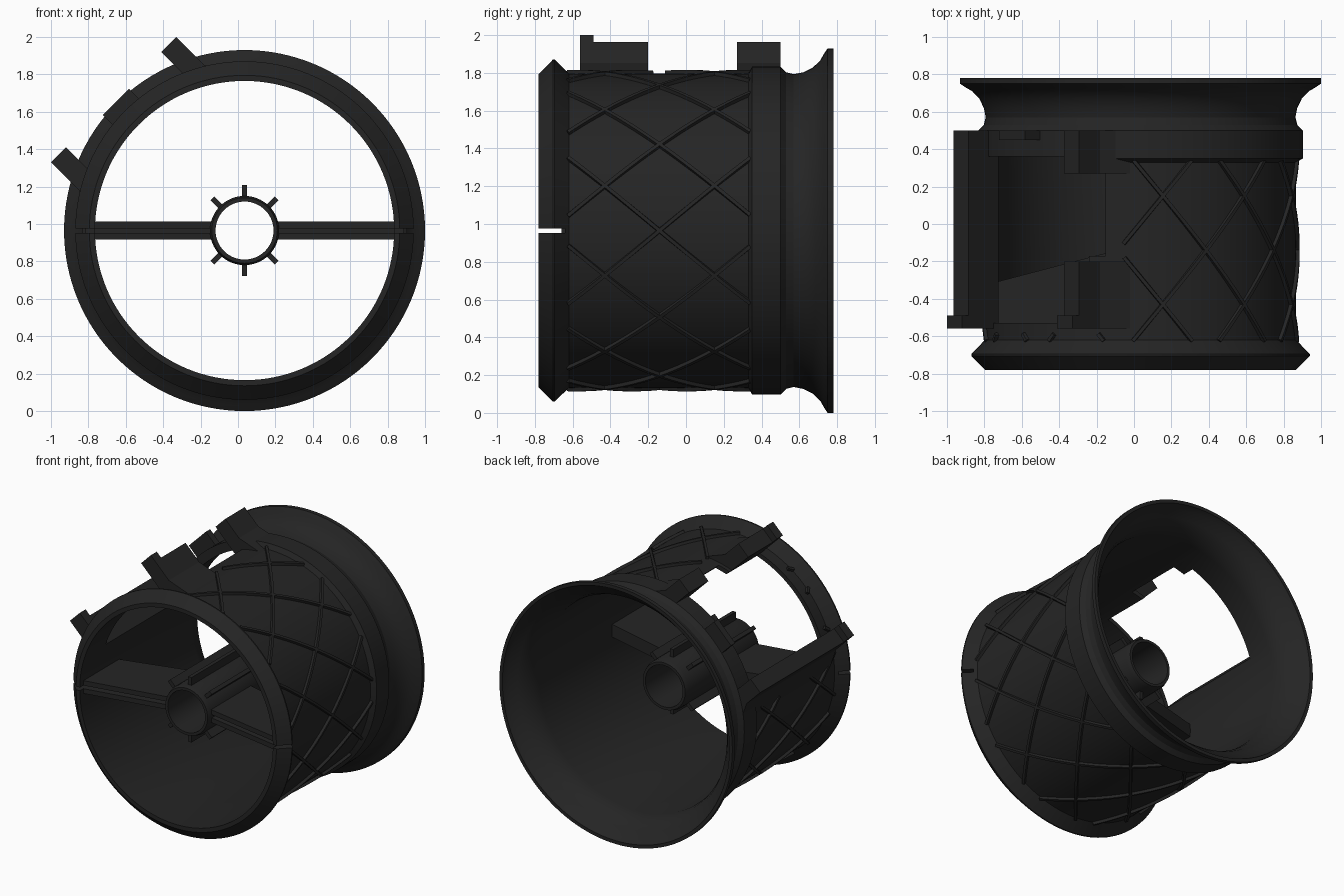
import bpy, bmesh, math
from mathutils import Vector

if "Cube" in bpy.data.objects:
    bpy.data.objects.remove(bpy.data.objects["Cube"])

CX, CZ = 0.035, 0.965            # axis of the drum runs along y
S = math.sqrt(0.5)

black = bpy.data.materials.new("matte black")
black.diffuse_color = (0.018, 0.018, 0.018, 1)
black.use_nodes = True
black.node_tree.nodes["Principled BSDF"].inputs["Base Color"].default_value = black.diffuse_color


def finish(name, bm):
    bmesh.ops.recalc_face_normals(bm, faces=bm.faces)
    me = bpy.data.meshes.new(name)
    bm.to_mesh(me)
    bm.free()
    me.materials.append(black)
    ob = bpy.data.objects.new(name, me)
    bpy.context.collection.objects.link(ob)
    return ob


def select(ob):
    bpy.ops.object.select_all(action='DESELECT')
    ob.select_set(True)
    bpy.context.view_layer.objects.active = ob


def lathe(name, profile, n=128):
    """Closed (y, radius) profile turned round the drum axis."""
    bm = bmesh.new()
    rings = []
    for i in range(n):
        a = 2 * math.pi * i / n
        rings.append([bm.verts.new((CX + r * math.cos(a), y, CZ + r * math.sin(a)))
                      for y, r in profile])
    m = len(profile)
    for i in range(n):
        p, q = rings[i], rings[(i + 1) % n]
        for j in range(m):
            k = (j + 1) % m
            bm.faces.new((p[j], p[k], q[k], q[j]))
    return finish(name, bm)


def prism(name, pts, y0, y1, angle=0.0):
    """Cross-section (u along tangent, n outward) extruded in y; angle 0 = straight up."""
    c, s = math.cos(angle), math.sin(angle)
    bm = bmesh.new()
    ends = [[bm.verts.new((CX + u * c - n * s, y, CZ + u * s + n * c)) for u, n in pts]
            for y in (y0, y1)]
    bm.faces.new(ends[0])
    bm.faces.new(ends[1])
    k = len(pts)
    for i in range(k):
        j = (i + 1) % k
        bm.faces.new((ends[0][i], ends[0][j], ends[1][j], ends[1][i]))
    return finish(name, bm)


def rect(u0, u1, n0, n1):
    return [(u0, n0), (u1, n0), (u1, n1), (u0, n1)]


def cut(ob, cutter):
    mod = ob.modifiers.new("cut", 'BOOLEAN')
    mod.operation = 'DIFFERENCE'
    mod.solver = 'EXACT'
    mod.object = cutter
    select(ob)
    bpy.ops.object.modifier_apply(modifier=mod.name)
    bpy.data.objects.remove(cutter)


# Drum shell: front lip, body, rear band, concave neck and flared flange
drum = lathe("drum_shell", [
    (-0.78, 0.80), (-0.78, 0.83), (-0.705, 0.905), (-0.695, 0.905), (-0.62, 0.832),
    (0.33, 0.832), (0.35, 0.868), (0.50, 0.868), (0.53, 0.838), (0.57, 0.828),
    (0.62, 0.838), (0.67, 0.862), (0.71, 0.90), (0.73, 0.935), (0.75, 0.965),
    (0.78, 0.965), (0.78, 0.94), (0.74, 0.92), (0.70, 0.87), (0.66, 0.836),
    (0.60, 0.81), (0.55, 0.80)])
TILT = math.pi / 4               # window faces upper left

# Window, wider on its upper edge, and thin slits in the front lip
cut(drum, prism("window_cutter", rect(-0.36, 0.36, 0.5, 1.2), -0.53, 0.36, TILT))
cut(drum, prism("notch_cutter", rect(0.3, 0.44, 0.5, 1.2), -0.17, 0.27, TILT))
cut(drum, prism("slit_cutter", rect(-1.2, 1.2, -0.012, 0.012), -0.9, -0.64))
select(drum)
bpy.ops.object.shade_smooth_by_angle(angle=math.radians(25))

# Rails beside the window, with sloped skirts and taller front posts
for side, spans in ((1, ((-0.56, -0.20), (0.27, 0.50))), (-1, ((-0.56, 0.50),))):
    label = "upper" if side > 0 else "lower"
    section = [(0.36, 0.72), (0.474, 0.65), (0.56, 0.60), (0.474, 0.78),
               (0.474, 0.94), (0.36, 0.94)]
    for y0, y1 in spans:
        prism(label + "_rail", [(side * u, n) for u, n in section], y0, y1, TILT)
    u0, u1 = sorted((side * 0.36, side * 0.474))
    prism(label + "_front_post", rect(u0, u1, 0.90, 0.99), -0.56, -0.49, TILT)

# Small catch on the rear edge of the window
prism("rear_catch", rect(-0.10, 0.10, 0.82, 0.972), 0.45, 0.50, TILT)

# Crossed spiral ribs, left out around the window
bm = bmesh.new()
Y0, Y1, STEPS, W = -0.625, 0.34, 26, 0.013
TWIST = math.radians(56.4)
for d in (1, -1):
    for k in range(11):
        prev = None
        for i in range(STEPS + 1):
            y = Y0 + (Y1 - Y0) * i / STEPS
            a = 2 * math.pi * k / 11 + d * TWIST * (y + 0.14)
            off = (math.degrees(a) - 135 + 180) % 360 - 180
            if abs(off) < 37 and y > -0.57:
                if prev:
                    bm.faces.new(prev)
                prev = None
                continue
            radial = Vector((math.cos(a), 0, math.sin(a)))
            tang = Vector((-math.sin(a), 0, math.cos(a)))
            along = (tang * (d * TWIST * 0.83) + Vector((0, 1, 0))).normalized()
            across = along.cross(radial) * W
            base = Vector((CX, y, CZ))
            ring = [bm.verts.new(base + radial * r + across * f)
                    for r, f in ((0.822, -1), (0.851, -0.7), (0.851, 0.7), (0.822, 1))]
            if prev:
                for j in range(4):
                    m = (j + 1) % 4
                    bm.faces.new((prev[j], prev[m], ring[m], ring[j]))
            else:
                bm.faces.new(ring)
            prev = ring
        if prev:
            bm.faces.new(prev)
finish("spiral_ribs", bm)

# Central hub tube with six short fins
hub = lathe("hub_tube", [(-0.66, 0.155), (-0.66, 0.175), (-0.63, 0.185), (0.18, 0.185),
                         (0.21, 0.175), (0.21, 0.155)], 64)
select(hub)
bpy.ops.object.shade_smooth_by_angle(angle=math.radians(25))
for deg in (0, 45, 135, 180, 225, 315):
    prism("hub_fin", rect(-0.014, 0.014, 0.17, 0.243), -0.62, 0.12, math.radians(deg))

# Two flat spokes, tapering deeper toward the hub and split at the front
for side in (-1, 1):
    bm = bmesh.new()
    outline = [(0.165, -0.62), (0.81, -0.74), (0.81, -0.32), (0.165, -0.15)]
    lo, hi = ([bm.verts.new((CX + side * x, y, CZ + z)) for x, y in outline]
              for z in (-0.048, 0.048))
    bm.faces.new(lo)
    bm.faces.new(hi)
    for i in range(4):
        j = (i + 1) % 4
        bm.faces.new((lo[i], lo[j], hi[j], hi[i]))
    spoke = finish("spoke", bm)
    cut(spoke, prism("groove_cutter", rect(-1.2, 1.2, -0.012, 0.012), -0.9, -0.58))
